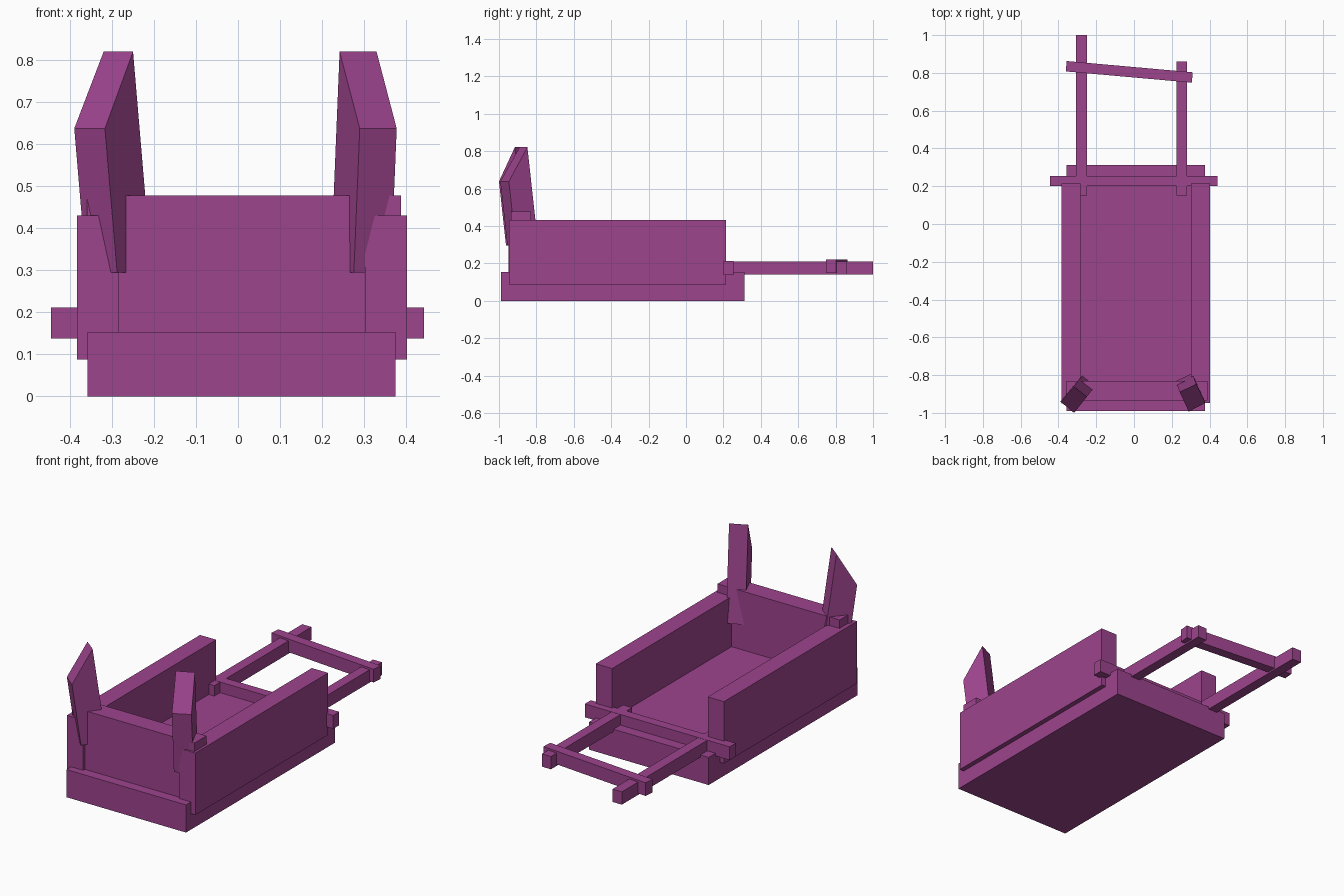
import bpy, bmesh, math
from mathutils import Matrix, Vector

cube = bpy.data.objects.get("Cube")
if cube:
    bpy.data.objects.remove(cube, do_unlink=True)

# Single flat colour
paint = bpy.data.materials.new("plum_purple")
colour = (0.34, 0.058, 0.27, 1)
paint.use_nodes = True
paint.diffuse_color = colour
paint.node_tree.nodes["Principled BSDF"].inputs["Base Color"].default_value = colour


def finish(name, bm):
    bmesh.ops.recalc_face_normals(bm, faces=bm.faces[:])
    mesh = bpy.data.meshes.new(name)
    bm.to_mesh(mesh)
    bm.free()
    mesh.materials.append(paint)
    obj = bpy.data.objects.new(name, mesh)
    bpy.context.collection.objects.link(obj)
    return obj


def box(name, x, y, z, turn=0):
    """Box between the given ranges, turned about its own vertical axis."""
    centre = Vector([sum(r) / 2 for r in (x, y, z)])
    size = [r[1] - r[0] for r in (x, y, z)]
    bm = bmesh.new()
    bmesh.ops.create_cube(bm, size=1, matrix=Matrix.Diagonal((*size, 1)))
    obj = finish(name, bm)
    obj.location = centre
    obj.rotation_euler.z = turn
    return obj


def post(name, outline, lean):
    """Leaning post with a flat foot and a sloping top cut."""
    foot = 0.295
    bm = bmesh.new()
    top = [bm.verts.new(p) for p in outline]
    low = [bm.verts.new((x + lean[0] * (z - foot), y + lean[1] * (z - foot), foot))
           for x, y, z in outline]
    bm.faces.new(top)
    bm.faces.new(low[::-1])
    for i in range(4):
        j = (i + 1) % 4
        bm.faces.new((top[i], low[i], low[j], top[j]))
    return finish(name, bm)


# Cart bed and its walls
box("bed", (-0.358, 0.375), (-0.99, 0.313), (0, 0.153))
box("right_wall", (-0.383, -0.284), (-0.95, 0.215), (0.088, 0.431))
box("left_wall", (0.302, 0.402), (-0.947, 0.215), (0.088, 0.431))
box("front_panel", (-0.36, 0.388), (-0.935, -0.83), (0.1, 0.478))

# Pulling frame
box("cross_bar", (-0.445, 0.443), (0.2, 0.253), (0.138, 0.212))
box("right_shaft", (-0.307, -0.25), (0.15, 1.0), (0.14, 0.211))
box("left_shaft", (0.225, 0.28), (0.15, 0.86), (0.14, 0.211))
box("handle_bar", (-0.36, 0.31), (0.778, 0.833), (0.149, 0.222), math.radians(-5.1))

# Leaning corner posts
high, low = 0.821, 0.638
post("right_post", [(-0.32, -0.86, high), (-0.25, -0.915, high),
                    (-0.317, -1.0, low), (-0.39, -0.94, low)], (0.085, 0.11))
post("left_post", [(0.33, -0.848, high), (0.242, -0.89, high),
                   (0.29, -0.993, low), (0.378, -0.947, low)], (-0.041, 0.11))
